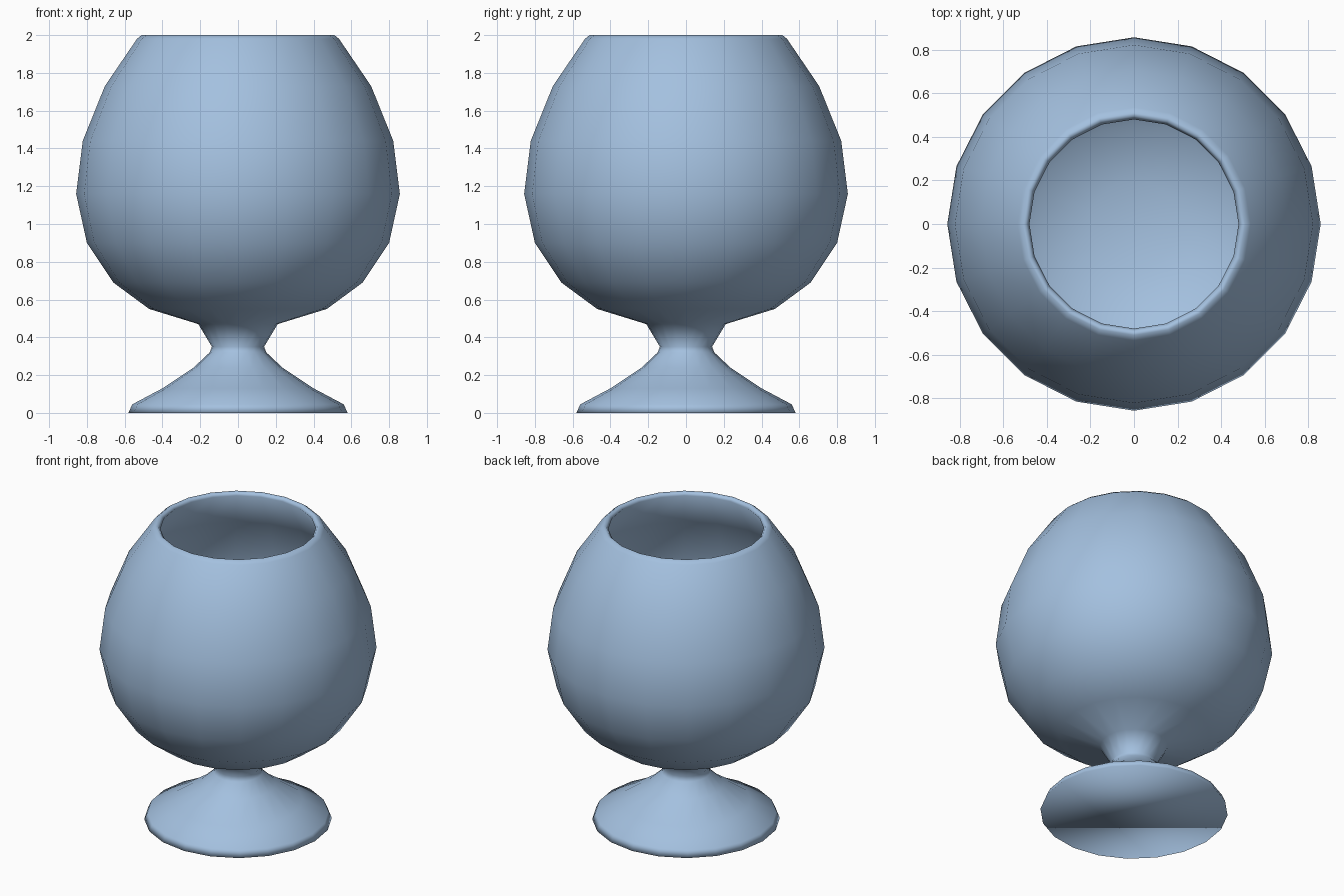
import bpy
import bmesh
import math

if "Cube" in bpy.data.objects:
    bpy.data.objects.remove(bpy.data.objects["Cube"])

SIDES = 20

glass = bpy.data.materials.new("pale blue glass")
glass.diffuse_color = (0.37, 0.53, 0.74, 1.0)
glass.use_nodes = True
glass.node_tree.nodes["Principled BSDF"].inputs["Base Color"].default_value = glass.diffuse_color

# Profile (radius, height): foot, stem, outer bowl, rim, then inner bowl wall
foot = [(0.58, 0.0), (0.56, 0.045), (0.40, 0.13), (0.235, 0.24)]
stem = [(0.15, 0.32), (0.138, 0.35), (0.21, 0.47)]
bowl_outside = [(0.47, 0.55), (0.66, 0.69), (0.80, 0.90), (0.857, 1.16),
                (0.822, 1.44), (0.705, 1.73), (0.535, 1.98)]
rim = [(0.51, 2.0), (0.495, 1.998), (0.48, 1.98)]
bowl_inside = [(0.665, 1.715), (0.782, 1.435), (0.817, 1.16), (0.763, 0.92),
               (0.632, 0.72), (0.455, 0.588), (0.20, 0.51)]
profile = foot + stem + bowl_outside + rim + bowl_inside


def lathe(name, points):
    """Revolve a profile around z and cap both ends."""
    bm = bmesh.new()
    rings = []
    for r, z in points:
        rings.append([bm.verts.new((r * math.cos(i * math.tau / SIDES),
                                    r * math.sin(i * math.tau / SIDES), z))
                      for i in range(SIDES)])
    for low, high in zip(rings, rings[1:]):
        for i in range(SIDES):
            j = (i + 1) % SIDES
            bm.faces.new((low[i], low[j], high[j], high[i]))
    bm.faces.new(rings[0][::-1])   # underside of the foot
    bm.faces.new(rings[-1])        # floor inside the bowl
    for f in bm.faces:
        f.smooth = True
    bmesh.ops.recalc_face_normals(bm, faces=bm.faces)
    mesh = bpy.data.meshes.new(name)
    bm.to_mesh(mesh)
    bm.free()
    mesh.materials.append(glass)
    obj = bpy.data.objects.new(name, mesh)
    bpy.context.collection.objects.link(obj)
    return obj


lathe("goblet", profile)
